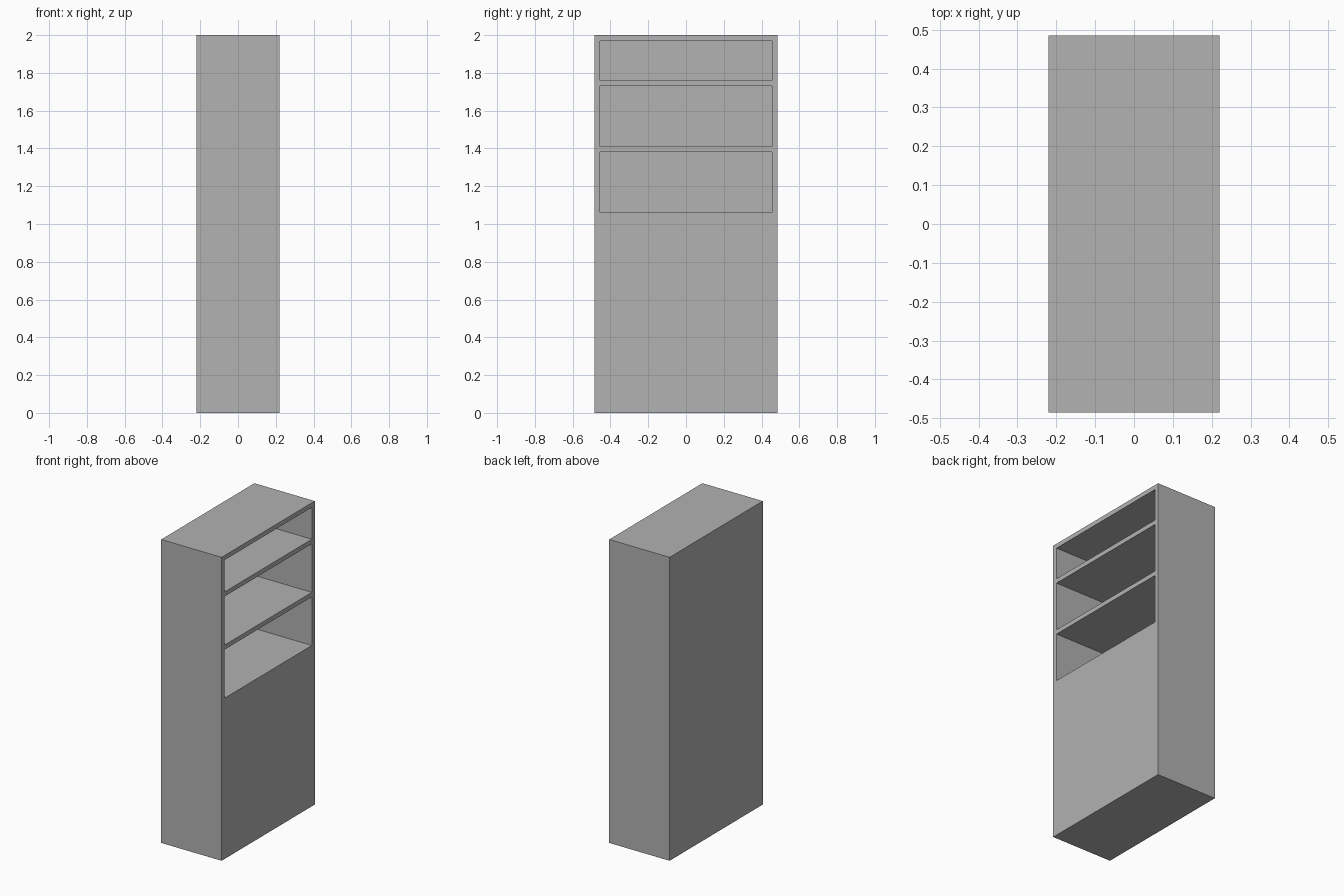
import bpy

old = bpy.data.objects.get("Cube")
if old:
    bpy.data.objects.remove(old, do_unlink=True)

WIDTH, DEPTH, HEIGHT = 0.44, 0.97, 2.0
BOARD = 0.03

# Plain grey finish
grey = bpy.data.materials.new("plain grey")
grey.use_nodes = True
colour = (0.445, 0.445, 0.445, 1)
grey.diffuse_color = colour
grey.node_tree.nodes["Principled BSDF"].inputs["Base Color"].default_value = colour


def box(name, low, high):
    """Add a box between two opposite corners."""
    centre = [(a + b) / 2 for a, b in zip(low, high)]
    bpy.ops.mesh.primitive_cube_add(size=1, location=centre)
    obj = bpy.context.object
    obj.name = name
    obj.scale = [b - a for a, b in zip(low, high)]
    bpy.ops.object.transform_apply(location=True, rotation=False, scale=True)
    obj.data.materials.append(grey)
    return obj


# Cabinet body with a closed lower half
cabinet = box("cabinet_body", (-WIDTH / 2, -DEPTH / 2, 0), (WIDTH / 2, DEPTH / 2, HEIGHT))

# Open shelf compartments, from the top down, facing +x
top = HEIGHT - BOARD
for height in (0.21, 0.32, 0.32):
    cutter = box("shelf_cutter",
                 (-WIDTH / 2 + BOARD, -DEPTH / 2 + BOARD, top - height),
                 (WIDTH, DEPTH / 2 - BOARD, top))
    cutter.hide_render = True
    bpy.context.view_layer.objects.active = cabinet
    cut = cabinet.modifiers.new("shelf_opening", "BOOLEAN")
    cut.operation = "DIFFERENCE"
    cut.solver = "EXACT"
    cut.object = cutter
    bpy.ops.object.modifier_apply(modifier=cut.name)
    bpy.data.objects.remove(cutter, do_unlink=True)
    top -= height + BOARD
